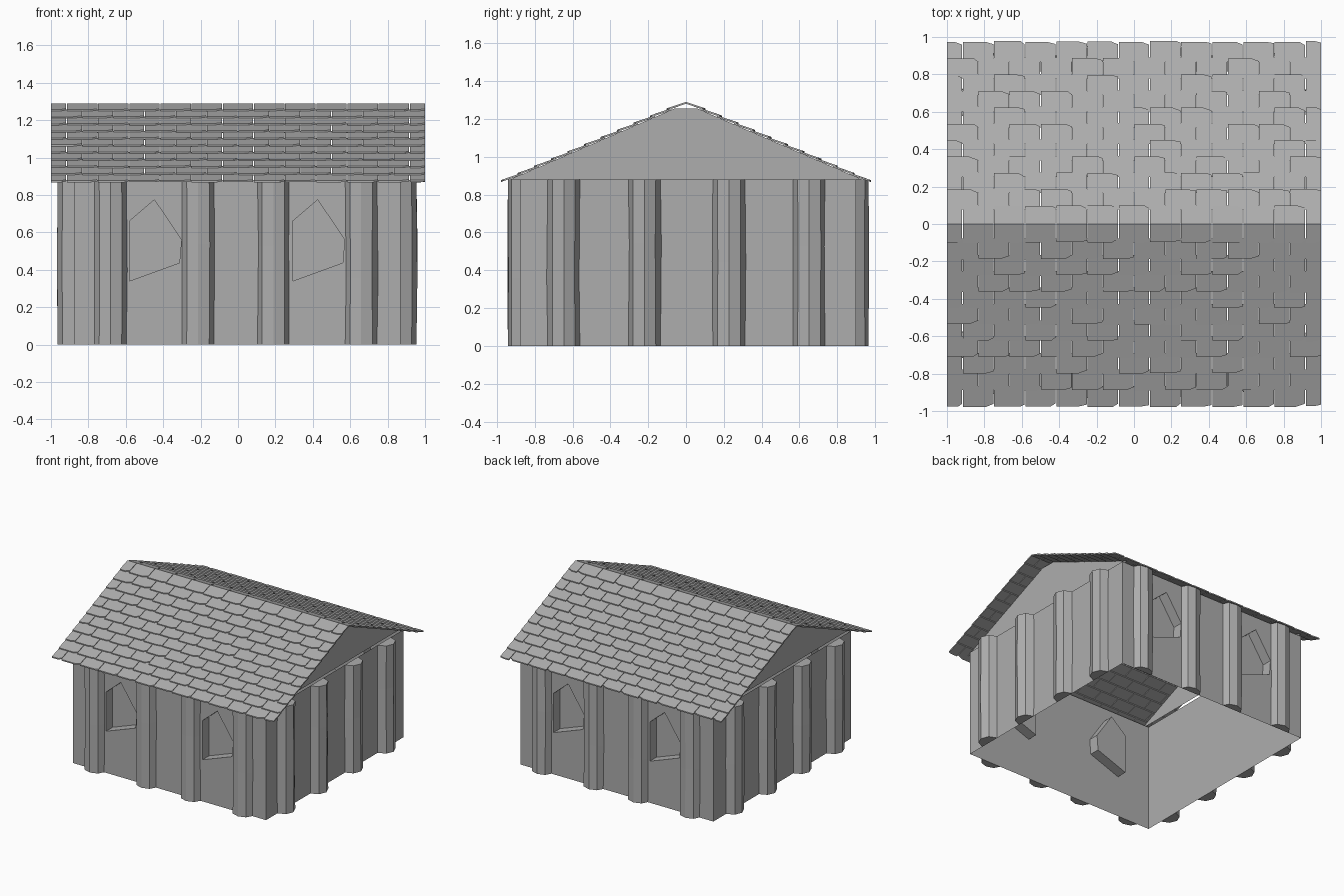
import bpy, bmesh, math, random
from mathutils import Vector, Matrix

if "Cube" in bpy.data.objects:
    bpy.data.objects.remove(bpy.data.objects["Cube"])

random.seed(4)
WX, YF, YB, H = 0.873, -0.877, 0.90, 0.88   # wall half width, front, back, height
CX, CY = -0.005, 0.0115                     # centre of the wall plan

# dark grey for the whole building
GREY = bpy.data.materials.new("dark_grey")
GREY.diffuse_color = (0.42, 0.42, 0.42, 1)
GREY.use_nodes = True
GREY.node_tree.nodes["Principled BSDF"].inputs["Base Color"].default_value = GREY.diffuse_color


def finish(bm, name, recalc=True):
    bmesh.ops.remove_doubles(bm, verts=bm.verts, dist=0.0004)
    if recalc:
        bmesh.ops.recalc_face_normals(bm, faces=bm.faces)
    me = bpy.data.meshes.new(name)
    bm.to_mesh(me)
    bm.free()
    me.materials.append(GREY)
    ob = bpy.data.objects.new(name, me)
    bpy.context.collection.objects.link(ob)
    return ob


def loop_edges(bm, pts):
    vs = [bm.verts.new(p) for p in pts]
    return vs, [bm.edges.new((vs[i], vs[(i + 1) % len(vs)])) for i in range(len(vs))]


# walls: front and back share one windowed panel, turned 180 degrees
window = [(-0.58, 0.66), (-0.447, 0.774), (-0.303, 0.56), (-0.313, 0.437), (-0.58, 0.34)]
DEPTH = 0.085
bm = bmesh.new()
for turn in (0, math.pi):
    part = bmesh.new()
    y = YF - CY
    _, edges = loop_edges(part, [(-WX, y, 0), (WX, y, 0), (WX, y, H), (-WX, y, H)])
    rims = []
    for shift in (0, 0.873):
        rim, e = loop_edges(part, [(x + shift - CX, y, z) for x, z in window])
        edges += e
        rims.append(rim)
    bmesh.ops.triangle_fill(part, edges=edges, use_beauty=True, normal=(0, -1, 0))
    # window recess
    for rim in rims:
        inner = [part.verts.new(v.co + Vector((0, DEPTH, 0))) for v in rim]
        for i in range(len(rim)):
            j = (i + 1) % len(rim)
            part.faces.new((rim[i], rim[j], inner[j], inner[i]))
        part.faces.new(inner)
    # plain side wall
    part.faces.new([part.verts.new(p) for p in
                    [(WX, y, 0), (WX, -y, 0), (WX, -y, H), (WX, y, H)]])
    part.transform(Matrix.Translation((CX, CY, 0)) @ Matrix.Rotation(turn, 4, 'Z'))
    tmp = bpy.data.meshes.new("tmp")
    part.to_mesh(tmp)
    part.free()
    bm.from_mesh(tmp)
    bpy.data.meshes.remove(tmp)
finish(bm, "walls")


# half-octagon pillars standing against the walls
def pillar(name, origin, angle, depth):
    bm = bmesh.new()
    rings = []
    for z, j in ((0, 0), (random.uniform(0.35, 0.55), 0.006), (H, 0)):
        ring = []
        for k in range(5):
            a = math.pi * k / 4
            r = 0.085 + random.uniform(-j, j)
            ring.append(bm.verts.new((r * math.cos(a), -depth / 0.085 * r * math.sin(a), z)))
        rings.append(ring)
    for lo, hi in zip(rings, rings[1:]):
        for k in range(5):
            n = (k + 1) % 5
            bm.faces.new((lo[k], lo[n], hi[n], hi[k]))
    bm.faces.new(rings[0])
    bm.faces.new(rings[-1])
    bm.transform(Matrix.Translation((*origin, 0)) @ Matrix.Rotation(angle, 4, 'Z'))
    finish(bm, name)


for x in (-0.682, -0.214, 0.189, 0.658):
    pillar("front_pillar", (x, YF), 0, 0.065)
    pillar("back_pillar", (2 * CX - x, YB), math.pi, 0.065)
for y in (-0.646, -0.22, 0.227, 0.65):
    pillar("right_pillar", (CX + WX, y), math.pi / 2, 0.086)
    pillar("left_pillar", (CX - WX, y), -math.pi / 2, 0.086)

# gables: flat-topped triangles, set slightly inside the wall line
for name, x in (("right_gable", 0.845), ("left_gable", -0.855)):
    bm = bmesh.new()
    bm.faces.new([bm.verts.new((x, y, z)) for y, z in
                  [(-0.93, H), (0.93, H), (0.06, 1.255), (-0.06, 1.255)]])
    if x < 0:
        bmesh.ops.reverse_faces(bm, faces=bm.faces)
    finish(bm, name, False)


# roof shingles in staggered, overlapping rows
def roof_z(y):
    return 1.284 - 0.433 * y


def shingle(bm, x0, x1, low, high, sign):
    cut = random.uniform(0.006, 0.018)          # one worn lower corner
    chip = random.uniform(0.02, 0.05)
    outline = [(x0, high), (x1, high), (x1, low - cut), (x1 - min(chip, (x1 - x0) / 2), low), (x0, low)]
    layers = []
    for t in (0, 0.010):
        ring = []
        for x, y in outline:
            lift = 0.010 * (y - high) / (low - high)
            ring.append(bm.verts.new((x, sign * y, roof_z(y) + lift + t - 0.004)))
        layers.append(ring)
    a, b = layers
    bm.faces.new(a)
    bm.faces.new(b)
    for i in range(5):
        j = (i + 1) % 5
        bm.faces.new((a[i], a[j], b[j], b[i]))


W, GAP = 1 / 6, 0.002
for name, sign in (("front_roof", -1), ("back_roof", 1)):
    bm = bmesh.new()
    for row in range(11):
        edge = 0.10 + 0.0875 * row
        top = 0.0 if row == 0 else edge - 0.11
        start = -1 - (W / 2 if row % 2 == 0 else 0)
        for c in range(13):
            x0, x1 = max(-1, start + c * W), min(1, start + (c + 1) * W)
            if x1 - x0 < 0.02:
                continue
            l = x0 + GAP if x0 > -1 else x0
            r = x1 - GAP if x1 < 1 else x1
            jit = random.uniform(-0.003, 0.003)
            shingle(bm, l, r, edge + jit, max(top, 0), sign)
    finish(bm, name)
